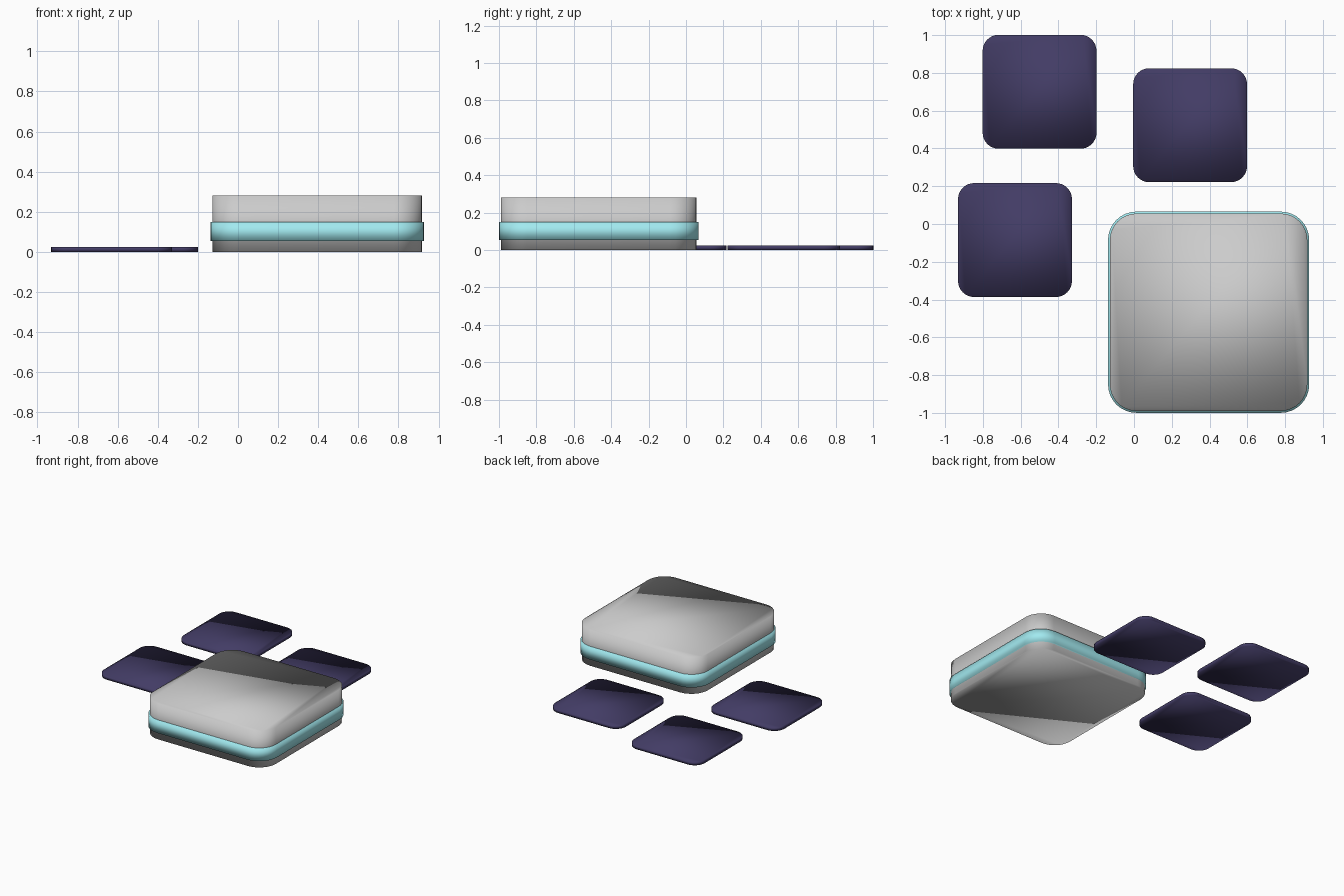
import bpy, bmesh
from math import cos, sin, pi

if "Cube" in bpy.data.objects:
    bpy.data.objects.remove(bpy.data.objects["Cube"])


def material(name, rgb):
    m = bpy.data.materials.new(name)
    m.diffuse_color = (*rgb, 1)
    m.use_nodes = True
    m.node_tree.nodes["Principled BSDF"].inputs["Base Color"].default_value = m.diffuse_color
    return m


def outline(w, d, r, seg=8):
    """Rounded rectangle, counter-clockwise."""
    pts = []
    for i, (sx, sy) in enumerate([(1, 1), (-1, 1), (-1, -1), (1, -1)]):
        for k in range(seg + 1):
            a = (i + k / seg) * pi / 2
            pts.append((sx * (w / 2 - r) + r * cos(a), sy * (d / 2 - r) + r * sin(a)))
    return pts


def slab(name, x, y, w, d, r, z0, z1, mat=None):
    """Rounded-corner slab, softly shaded across its rims."""
    bm = bmesh.new()
    base = bm.faces.new([bm.verts.new((px, py, z0)) for px, py in outline(w, d, r)])
    res = bmesh.ops.extrude_face_region(bm, geom=[base], use_keep_orig=True)
    top = [v for v in res["geom"] if isinstance(v, bmesh.types.BMVert)]
    bmesh.ops.translate(bm, verts=top, vec=(0, 0, z1 - z0))
    bmesh.ops.recalc_face_normals(bm, faces=bm.faces)
    for f in bm.faces:
        f.smooth = True
    me = bpy.data.meshes.new(name)
    bm.to_mesh(me)
    bm.free()
    ob = bpy.data.objects.new(name, me)
    ob.location = (x, y, 0)
    bpy.context.collection.objects.link(ob)
    if mat:
        me.materials.append(mat)
    return ob


purple = material("dark_purple", (0.055, 0.045, 0.13))
cyan = material("light_cyan", (0.36, 0.82, 0.87))

# Grey case and the coloured band around it
slab("case", 0.395, -0.467, 1.045, 1.045, 0.14, 0, 0.28)
slab("band", 0.395, -0.467, 1.065, 1.065, 0.15, 0.053, 0.15, cyan)

# Three loose flat tiles
for i, (x, y) in enumerate([(-0.5, 0.7), (0.297, 0.523), (-0.63, -0.085)]):
    slab(f"tile_{i + 1}", x, y, 0.603, 0.603, 0.085, 0, 0.025, purple)
